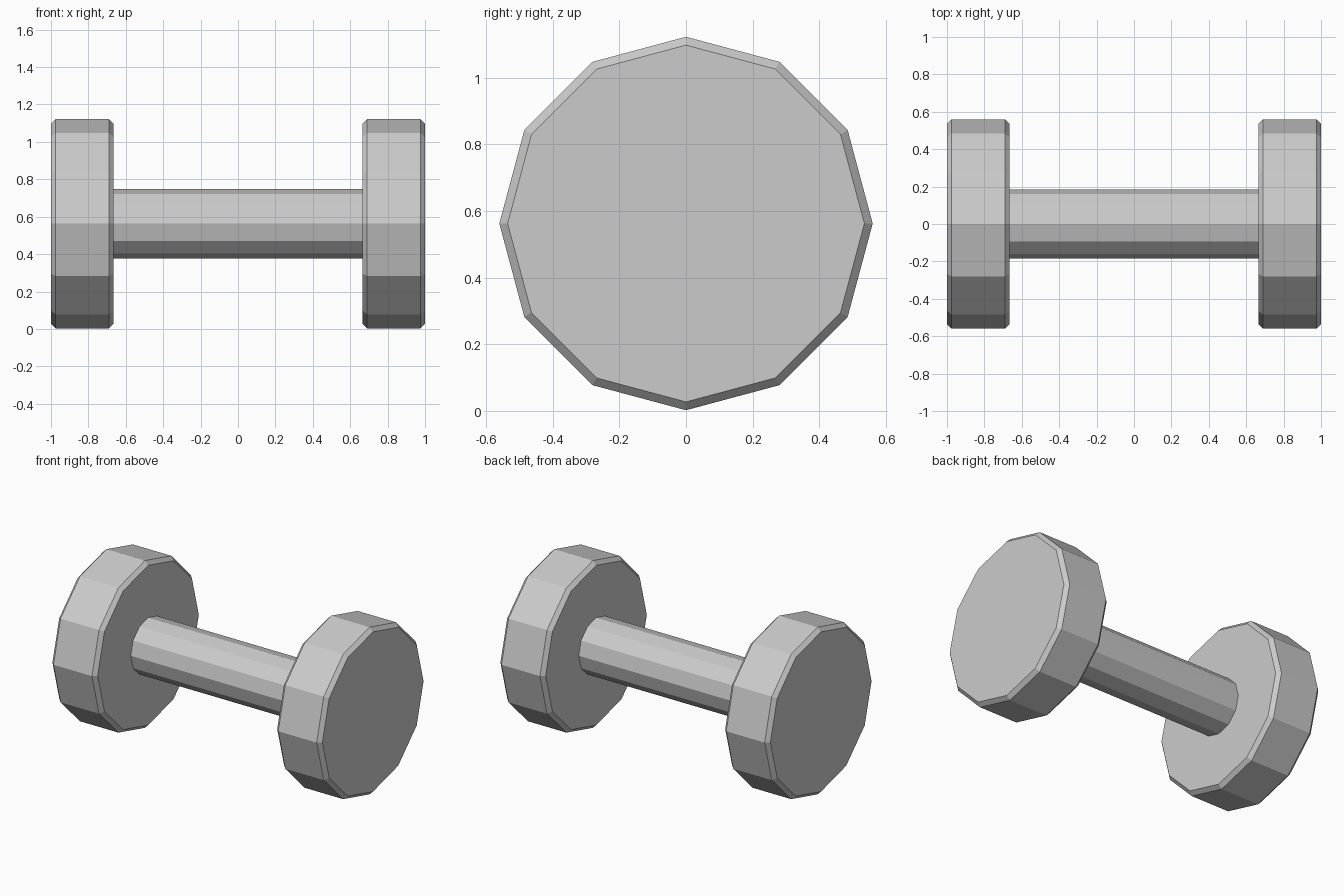
import bpy, bmesh, math

if "Cube" in bpy.data.objects:
    bpy.data.objects.remove(bpy.data.objects["Cube"])

SIDES = 12
AXIS_Z = 0.5625


def lathe_x(name, profile):
    """Closed flat-faced solid turned around the x axis from (x, radius) points."""
    bm = bmesh.new()
    rings = []
    for x, r in profile:
        rings.append([bm.verts.new((x, r * math.cos(2 * math.pi * i / SIDES),
                                    r * math.sin(2 * math.pi * i / SIDES)))
                      for i in range(SIDES)])
    for a, b in zip(rings, rings[1:]):
        for i in range(SIDES):
            j = (i + 1) % SIDES
            bm.faces.new((a[i], a[j], b[j], b[i]))
    bm.faces.new(rings[0])
    bm.faces.new(rings[-1])
    bmesh.ops.recalc_face_normals(bm, faces=bm.faces)
    mesh = bpy.data.meshes.new(name)
    bm.to_mesh(mesh)
    bm.free()
    obj = bpy.data.objects.new(name, mesh)
    obj.location.z = AXIS_Z
    bpy.context.collection.objects.link(obj)
    return obj


# Chamfered end weights, mirrored left to right
weights = lathe_x("end_weights", [(0.665, 0.535), (0.69, 0.56),
                                  (0.975, 0.56), (1.0, 0.535)])
weights.modifiers.new("mirror", 'MIRROR').use_axis = (True, False, False)

# Handle bar between the weights
lathe_x("handle", [(-0.667, 0.185), (0.667, 0.185)])
